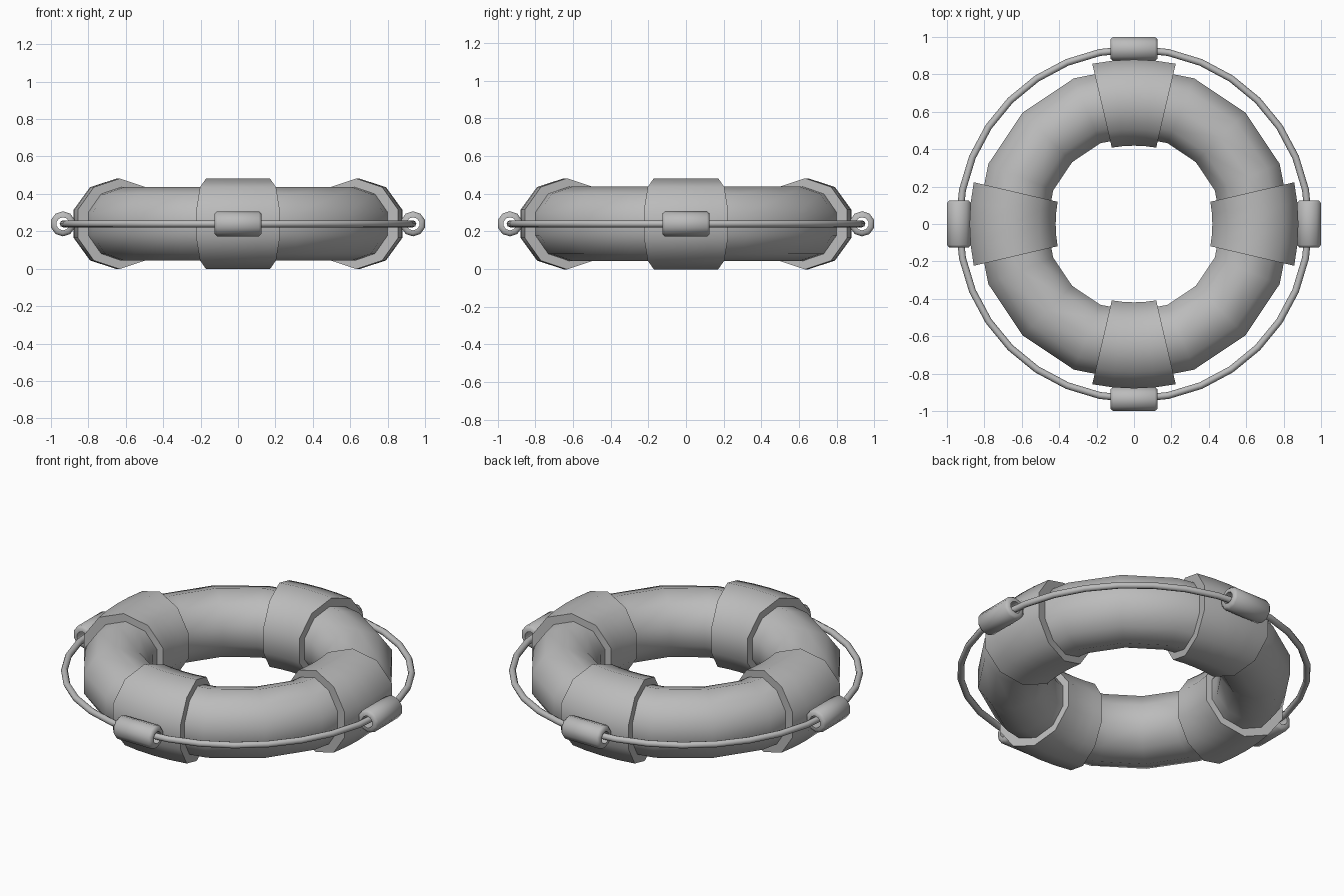
import bpy, bmesh, math
from mathutils import Matrix, Vector

cube = bpy.data.objects.get("Cube")
if cube:
    bpy.data.objects.remove(cube, do_unlink=True)

MID_Z = 0.24

grey = bpy.data.materials.new("plain grey")
grey.use_nodes = True
grey.diffuse_color = (0.5, 0.5, 0.5, 1)
grey.node_tree.nodes["Principled BSDF"].inputs["Base Color"].default_value = (0.5, 0.5, 0.5, 1)


def loft(name, rings, closed):
    """Skin a list of equal rings; closed joins last to first, otherwise ends are capped."""
    bm = bmesh.new()
    loops = [[bm.verts.new(p) for p in ring] for ring in rings]
    n = len(loops[0])
    pairs = list(zip(loops, loops[1:]))
    if closed:
        pairs.append((loops[-1], loops[0]))
    for a, b in pairs:
        for i in range(n):
            j = (i + 1) % n
            bm.faces.new((a[i], a[j], b[j], b[i]))
    if not closed:
        bm.faces.new(loops[0])
        bm.faces.new(loops[-1])
    bmesh.ops.recalc_face_normals(bm, faces=bm.faces)
    mesh = bpy.data.meshes.new(name)
    bm.to_mesh(mesh)
    bm.free()
    mesh.materials.append(grey)
    obj = bpy.data.objects.new(name, mesh)
    bpy.context.collection.objects.link(obj)
    bpy.ops.object.select_all(action='DESELECT')
    obj.select_set(True)
    bpy.context.view_layer.objects.active = obj
    bpy.ops.object.shade_smooth_by_angle(angle=math.radians(50))
    return obj


def section(centre, turn, radius, sides):
    """Upright polygon across the y-z plane, point up, turned about z."""
    rot = Matrix.Rotation(turn, 3, 'Z')
    ring = []
    for k in range(sides):
        a = math.pi / 2 + math.tau * k / sides
        ring.append(Vector(centre) + rot @ Vector((0, radius * math.cos(a), radius * math.sin(a))))
    return ring


def hoop(name, major, minor, segments, sides):
    rings = []
    for k in range(segments):
        a = math.tau * k / segments
        centre = (-major * math.sin(a), major * math.cos(a), MID_Z)
        rings.append(section(centre, a, minor, sides))
    return loft(name, rings, True)


# Float body and grab rope
hoop("float_ring", 0.655, 0.197, 16, 10)
hoop("grab_rope", 0.935, 0.0185, 32, 8)

# Flared bands and rope sleeves, one on each side
SLEEVE = [(-0.125, 0.035), (-0.125, 0.055), (-0.112, 0.067),
          (0.112, 0.067), (0.125, 0.055), (0.125, 0.035)]
for index, side in enumerate(("back", "left", "front", "right")):
    spin = -index * math.pi / 2
    rings = []
    for t in (-1, -0.5, 0, 0.5, 1):
        centre = (0.171 * t, 0.649 - 0.0165 * t * t, MID_Z)
        rings.append(section(centre, -math.radians(13.1) * t, 0.242, 10))
    band = loft(side + "_band", rings, False)
    band.rotation_euler.z = spin

    rings = [section((x, 0.936, MID_Z), 0, r, 10) for x, r in SLEEVE]
    sleeve = loft(side + "_rope_sleeve", rings, True)
    sleeve.rotation_euler.z = spin
